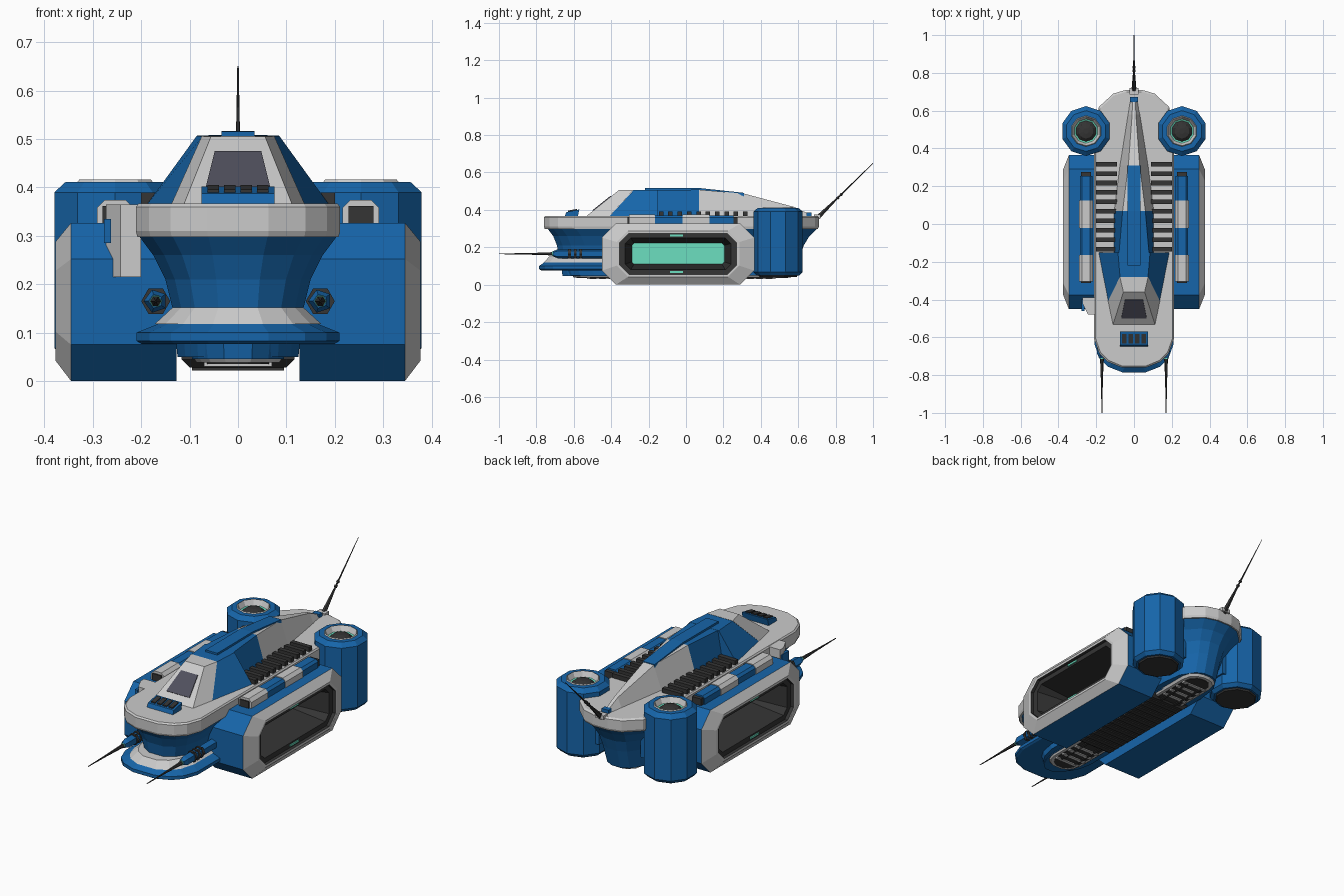
import bpy, bmesh, math
from mathutils import Vector

if "Cube" in bpy.data.objects:
    bpy.data.objects.remove(bpy.data.objects["Cube"])


def material(name, rgb):
    m = bpy.data.materials.new(name)
    m.diffuse_color = (*rgb, 1)
    m.use_nodes = True
    m.node_tree.nodes["Principled BSDF"].inputs["Base Color"].default_value = m.diffuse_color
    return m


BLUE = material("blue_paint", (0.008, 0.13, 0.4))
DARK = material("dark_metal", (0.035, 0.035, 0.035))
TEAL = material("teal_glow", (0.15, 0.74, 0.53))
GLASS = material("canopy_glass", (0.08, 0.08, 0.11))
GREY = None


def loft(name, rings, mat=GREY, start=True, end=True):
    """Skin a list of equal-length rings, optionally capping the ends."""
    bm = bmesh.new()
    vs = [[bm.verts.new(p) for p in r] for r in rings]
    n = len(rings[0])
    for a, b in zip(vs, vs[1:]):
        for i in range(n):
            j = (i + 1) % n
            bm.faces.new((a[i], a[j], b[j], b[i]))
    if start:
        bm.faces.new(vs[0][::-1])
    if end:
        bm.faces.new(vs[-1])
    bmesh.ops.recalc_face_normals(bm, faces=bm.faces)
    me = bpy.data.meshes.new(name)
    bm.to_mesh(me)
    bm.free()
    ob = bpy.data.objects.new(name, me)
    bpy.context.collection.objects.link(ob)
    if mat:
        me.materials.append(mat)
    return ob


def box(name, x0, x1, y0, y1, z0, z1, mat=GREY):
    rect = [(x0, y0), (x1, y0), (x1, y1), (x0, y1)]
    return loft(name, [[(x, y, z) for x, y in rect] for z in (z0, z1)], mat)


def lathe(name, cx, cy, prof, sides, mat=GREY, start=True, end=True):
    """Turned part around a vertical axis; prof = (radius, z)."""
    angs = [2 * math.pi * (i + 0.5) / sides for i in range(sides)]
    return loft(name, [[(cx + r * math.cos(a), cy + r * math.sin(a), z) for a in angs]
                       for r, z in prof], mat, start, end)


def rod(name, p, q, prof, sides=6, mat=DARK):
    """Turned part from p to q; prof = (fraction, radius)."""
    p, q = Vector(p), Vector(q)
    rot = (q - p).to_track_quat('Z', 'Y')
    rings = []
    for f, r in prof:
        c = p.lerp(q, f)
        rings.append([c + rot @ Vector((r * math.cos(t), r * math.sin(t), 0))
                      for t in (2 * math.pi * i / sides for i in range(sides))])
    return loft(name, rings, mat)


def plan(w, yf, yr, z, nose=0.15, tail=0.2):
    """Boat-shaped plan outline with faceted rounded ends."""
    half = [(.3 * w, yf), (.66 * w, yf + .2 * nose), (.87 * w, yf + .5 * nose), (w, yf + nose),
            (w, yr - tail), (.88 * w, yr - .45 * tail), (.52 * w, yr - .1 * tail), (.2 * w, yr)]
    return [(x, y, z) for x, y in half] + [(-x, y, z) for x, y in reversed(half)]


def octa(s, x, y0, y1, z0, z1, c):
    """Chamfered rectangle in the yz plane."""
    return [(s * x, y, z) for y, z in [
        (y0 + c, z0), (y1 - c, z0), (y1, z0 + c), (y1, z1 - c),
        (y1 - c, z1), (y0 + c, z1), (y0, z1 - c), (y0, z0 + c)]]


# Central hull: blue tapering belly under a grey deck slab
loft("lower_hull", [plan(.125, -.64, .58, .05), plan(.135, -.68, .61, .15),
                    plan(.15, -.69, .63, .21), plan(.175, -.71, .66, .26),
                    plan(.205, -.74, .70, .30)], BLUE)
loft("deck_slab", [plan(.208, -.755, .705, .298), plan(.211, -.76, .71, .31),
                   plan(.211, -.76, .71, .36), plan(.205, -.752, .70, .367)])

# Bow lip: blue plate, grey sloped cover, small chin
loft("bow_plate", [plan(.2, -.775, -.2, .077), plan(.21, -.785, -.2, .083),
                   plan(.21, -.785, -.2, .1), plan(.165, -.76, -.2, .118)], BLUE)
loft("bow_cover", [plan(.172, -.76, -.25, .118), plan(.135, -.73, -.25, .152)])
loft("chin", [plan(.095, -.66, .5, .046), plan(.1, -.665, .5, .08)], BLUE)

# Cockpit: blue shell, grey front frame and window
def section(y0, y1, w0, w1, z1):
    return [(-w0, y0, .365), (w0, y0, .365), (w1, y1, z1), (-w1, y1, z1)]


loft("cockpit_shell", [section(-.41, -.28, .137, .074, .505),
                       section(-.15, -.15, .188, .085, .507)], BLUE)
loft("cockpit_front", [section(-.535, -.36, .112, .056, .505),
                       section(-.41, -.28, .138, .075, .506)])


def pane(off):
    pts = []
    for w, t in ((.066, .22), (.066, .25), (.048, .77), (-.048, .77), (-.066, .25), (-.066, .22)):
        pts.append((w, -.535 + .175 * t - off, .365 + .14 * t + off))
    return pts


loft("windshield", [pane(-.005), pane(.003)], GLASS)

# Dorsal spine narrowing to the tail
loft("spine_front", [section(-.16, -.16, .105, .08, .506),
                     section(.07, .07, .105, .06, .508)], BLUE)
loft("spine_rear", [section(.07, .07, .105, .06, .508), section(.31, .31, .075, .03, .487),
                    section(.58, .58, .032, .01, .415), section(.67, .67, .018, .007, .372)])
loft("spine_plate", [[(-.037, y, z - .04), (.037, y, z - .04), (.034, y, z), (-.034, y, z)]
                     for y, z in ((-.22, .516), (.07, .517), (.31, .491))], BLUE)
box("tail_block", -.02, .02, .645, .672, .36, .385, BLUE)

# Nose grille
loft("nose_grille", [[(-.075, y, .36), (.075, y, .36), (.075, y + .01, z), (-.075, y + .01, z)]
                     for y, z in ((-.65, .388), (-.58, .402))], BLUE)
for i in range(4):
    x = -.051 + i * .034
    loft("grille_cell", [[(x - .012, y, z - .01), (x + .012, y, z - .01),
                          (x + .012, y, z), (x - .012, y, z)]
                         for y, z in ((-.632, .396), (-.582, .405))], DARK)

for s in (-1, 1):
    # Side pod: octagonal body, grey frame, deep dark tunnel with glowing end
    outer = (-.45, .365, 0, .327, .075)
    lip = (-.37, .285, .042, .288, .06)
    mouth = (-.355, .27, .055, .275, .05)
    throat = (-.325, .24, .08, .25, .03)
    back = (-.29, .205, .11, .222, .012)
    loft("pod_body", [octa(s, .127, *outer), octa(s, .345, *outer)], BLUE, True, False)
    loft("pod_frame", [octa(s, .345, *outer), octa(s, .377, *lip), octa(s, .377, *mouth)],
         GREY, False, False)
    loft("pod_tunnel", [octa(s, .377, *mouth), octa(s, .36, *mouth), octa(s, .36, *throat),
                        octa(s, .17, *back)], DARK, False, False)
    loft("pod_glow", [octa(s, .165, *back), octa(s, .172, *back)], TEAL)
    for z in (.067, .263):
        box("pod_light", s * .355, s * .366, -.085, -.015, z - .005, z + .005, TEAL)

    # Pod top duct with alternating blocks and dark ends
    box("duct_core", s * .228, s * .28, -.312, .275, .32, .362, DARK)
    for y0, y1, m in ((-.305, -.165, GREY), (-.165, -.02, BLUE), (-.02, .125, GREY), (.125, .255, BLUE)):
        d = .004 if m is GREY else 0
        loft("duct_block", [[(s * x, y, z) for x, z in
                             ((.22 - d, .32), (.287 + d, .32), (.287 + d, .358),
                              (.275, .37 + d), (.232, .37 + d), (.22 - d, .358))]
                            for y in (y0, y1)], m)

    # Deck cooling slats
    for i in range(10):
        y = -.145 + i * .05
        box("deck_slat", s * .09, s * .2, y + .0, y + .024, .36, .39, DARK)

    # Vertical rear thruster
    c = (s * .254, .492)
    lathe("thruster_body", *c, [(.115, .05), (.132, .068), (.132, .39), (.108, .411), (.08, .411)],
          10, BLUE, True, False)
    lathe("thruster_ring", *c, [(.082, .411), (.078, .416), (.062, .385)], 10, GREY, False, False)
    lathe("thruster_glow", *c, [(.066, .39), (.055, .385)], 10, TEAL, False, False)
    lathe("thruster_dome", *c, [(.06, .365), (.056, .385), (.04, .4), (.015, .405)], 10, DARK)
    lathe("thruster_base", *c, [(.1, .042), (.106, .052)], 10, DARK)
    box("thruster_mount", s * .12, s * .22, .42, .55, .12, .34, BLUE)

    # Bow guns
    g = s * .17
    rod("gun_mount", (g, -.71, .165), (g, -.42, .165), [(0, .015), (.08, .025), (1, .025)], 5, BLUE)
    rod("gun_barrel", (g, -1, .165), (g, -.55, .165),
        [(0, .002), (.35, .005), (.6, .009), (.66, .013), (1, .013)], 6)
    rod("gun_muzzle", (g, -.716, .165), (g, -.70, .165), [(0, .013), (1, .013)], 6, TEAL)
    for y in (-.63, -.6, -.57):
        rod("gun_collar", (g, y, .165), (g, y + .014, .165), [(0, .03), (1, .03)], 6)

    # Keel rails
    box("keel_rail", s * .035, s * .05, -.52, .47, .03, .048, DARK)

# Left-hand deck locker
locker = [(-.2, -.39), (-.273, -.39), (-.273, -.42), (-.243, -.48), (-.2, -.48)]
loft("side_locker", [[(x, y, z) for x, y in locker] for z in (.215, .365)])
box("locker_strip", -.277, -.262, -.46, -.40, .285, .335, BLUE)

# Keel: dark channel, ribbed centre plate and end ribs
loft("keel_frame", [plan(.085, -.6, .56, .038, .08, .08), plan(.095, -.61, .57, .052, .08, .08)])
loft("keel_channel", [plan(.07, -.585, .545, .035, .08, .08), plan(.07, -.585, .545, .05, .08, .08)], DARK)
loft("keel_plate", [[(-w, y0, z), (w, y0, z), (w, y1, z), (-w, y1, z)]
                    for w, y0, y1, z in ((.1, -.31, .26, .028), (.117, -.33, .28, .045),
                                         (.117, -.33, .28, .075))], DARK)
for i in range(12):
    y = -.3 + i * .047
    box("keel_rib", -.095, .095, y, y + .025, .022, .03, DARK)
for y in (-.53, -.48, -.43, -.38, .31, .36, .41, .46):
    box("keel_end_rib", -.07, .07, y, y + .018, .03, .045)

# Tail antenna
base, tip = (0, .7, .355), (0, 1, .65)
rod("tail_antenna", base, tip, [(0, .014), (.12, .011), (.36, .005), (1, .0015)])
for f in (.36, .42):
    rod("antenna_collar", base, tip, [(f, .009), (f + .025, .009)])
box("antenna_foot", -.025, .025, .685, .72, .355, .375)
